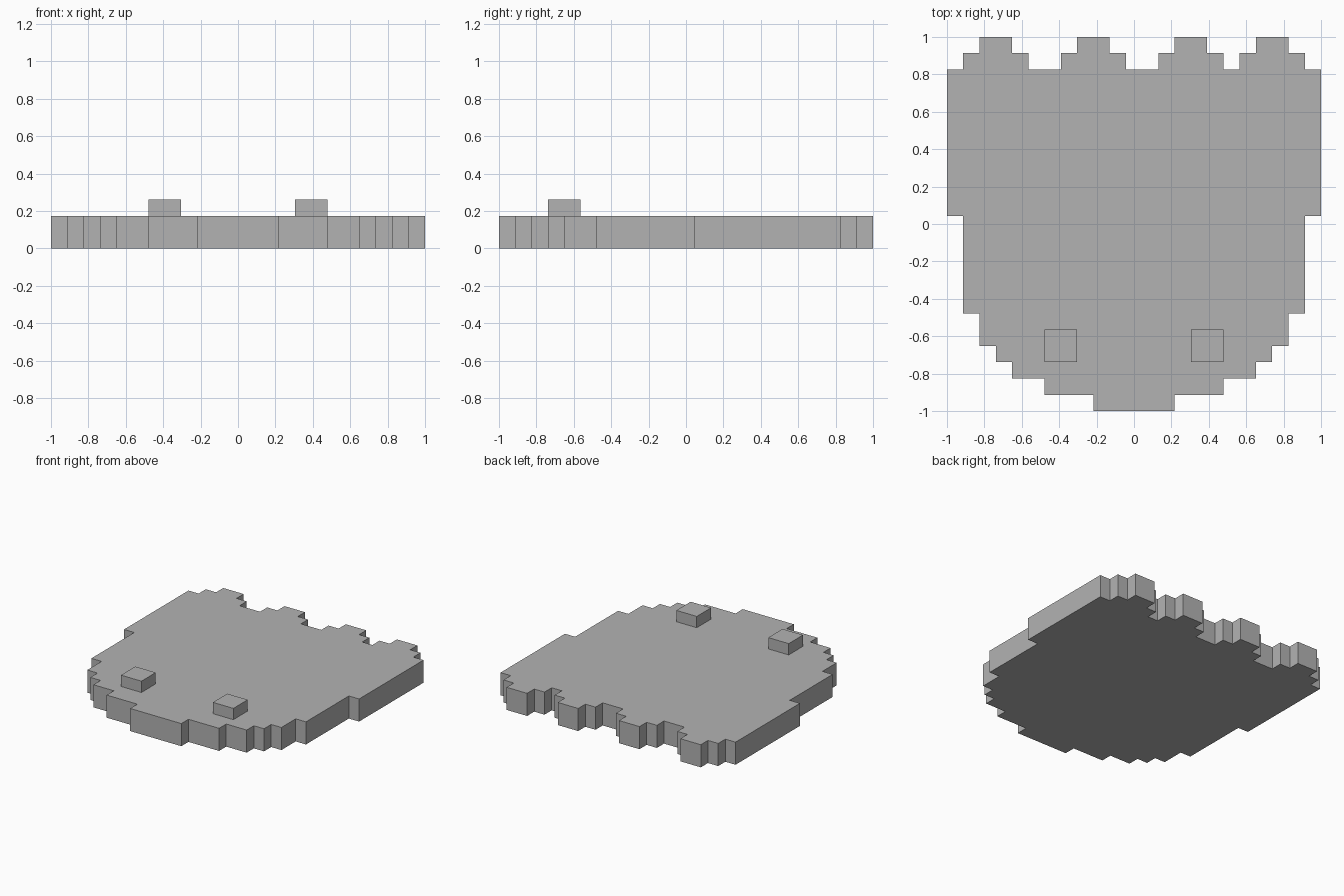
import bpy
import bmesh

if "Cube" in bpy.data.objects:
    bpy.data.objects.remove(bpy.data.objects["Cube"], do_unlink=True)

U = 2 / 23  # one grid cell

grey = bpy.data.materials.new("plain grey")
grey.use_nodes = True
colour = (0.45, 0.45, 0.45, 1)
grey.diffuse_color = colour
grey.node_tree.nodes["Principled BSDF"].inputs["Base Color"].default_value = colour


def slab(name, outline, bottom, top):
    """Extrude a flat outline, given in grid cells, between two heights."""
    bm = bmesh.new()
    base = bm.faces.new([bm.verts.new((x * U, y * U, bottom * U)) for x, y in outline])
    result = bmesh.ops.extrude_face_region(bm, geom=[base], use_keep_orig=True)
    raised = [v for v in result["geom"] if isinstance(v, bmesh.types.BMVert)]
    bmesh.ops.translate(bm, verts=raised, vec=(0, 0, (top - bottom) * U))
    bmesh.ops.recalc_face_normals(bm, faces=bm.faces)
    mesh = bpy.data.meshes.new(name)
    bm.to_mesh(mesh)
    bm.free()
    mesh.materials.append(grey)
    obj = bpy.data.objects.new(name, mesh)
    bpy.context.collection.objects.link(obj)
    return obj


# Stepped side of the body: half width and the height where it begins
steps = [(2.5, -11.5), (5.5, -10.5), (7.5, -9.5), (8.5, -8.5),
         (9.5, -7.5), (10.5, -5.5), (11.5, 0.5)]
side = []
for i, (half, y) in enumerate(steps):
    if i:
        side.append((steps[i - 1][0], y))
    side.append((half, y))
side.append((11.5, 9.5))

# Four stepped lobes along the back edge, from left to right
lobes = []
for x in (6.5, 1.5, -4.5, -10.5):
    lobes += [(x + 4, 9.5), (x + 4, 10.5), (x + 3, 10.5), (x + 3, 11.5),
              (x + 1, 11.5), (x + 1, 10.5), (x, 10.5), (x, 9.5)]

mirrored = [(-x, y) for x, y in reversed(side)]
slab("body_plate", side + lobes + mirrored, 0, 2)

# Raised square studs near the front
for name, x in (("left_stud", 4.5), ("right_stud", -4.5)):
    square = [(x + dx, -7.5 + dy) for dx, dy in ((-1, -1), (1, -1), (1, 1), (-1, 1))]
    slab(name, square, 2, 3)
